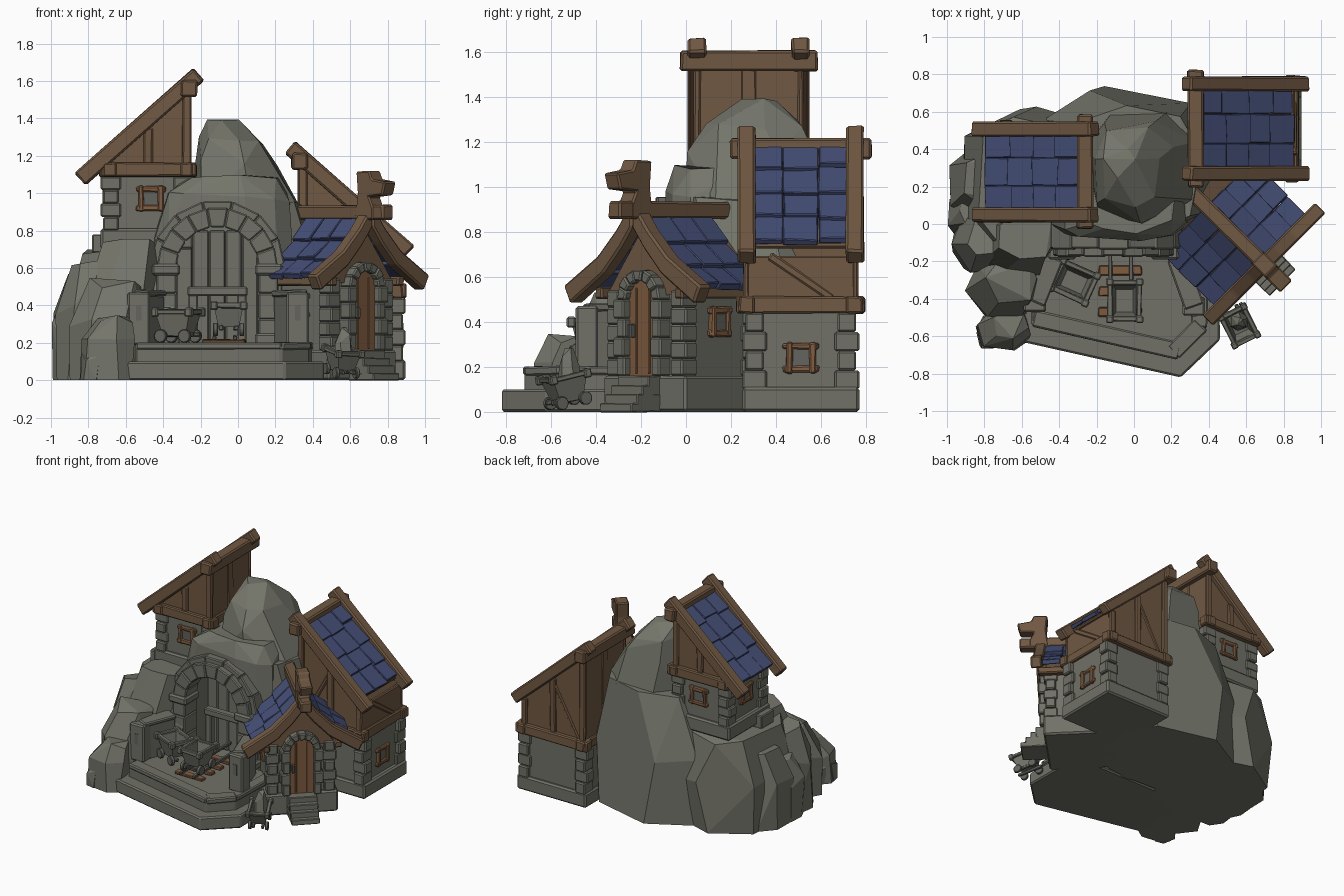
import bpy, bmesh, math, random
from mathutils import Matrix, Vector as V

if "Cube" in bpy.data.objects:
    bpy.data.objects.remove(bpy.data.objects["Cube"])
random.seed(4)
F = Matrix()  # current group frame

def material(name, c):
    m = bpy.data.materials.new(name)
    m.diffuse_color = (*c, 1)
    m.use_nodes = True
    m.node_tree.nodes["Principled BSDF"].inputs["Base Color"].default_value = m.diffuse_color
    return m
ROCK = material("rock grey", (0.175, 0.178, 0.145))
STONE = material("cut stone", (0.165, 0.165, 0.138))
WOOD = material("brown timber", (0.162, 0.098, 0.055))
DOOR = material("orange timber", (0.215, 0.108, 0.052))
BLUE = material("blue tile", (0.06, 0.078, 0.185))
IRON = material("dark iron", (0.125, 0.127, 0.112))

def mk(name, bm, mat, bev=0):
    bmesh.ops.recalc_face_normals(bm, faces=bm.faces)
    if bev:
        bmesh.ops.bevel(bm, geom=bm.edges[:], offset=bev, segments=1, affect='EDGES')
    bm.transform(F)
    me = bpy.data.meshes.new(name)
    bm.to_mesh(me)
    bm.free()
    me.materials.append(mat)
    ob = bpy.data.objects.new(name, me)
    bpy.context.collection.objects.link(ob)
    return ob

def cube(name, mx, size, mat, bev=.007, jit=.004):
    bm = bmesh.new()
    bmesh.ops.create_cube(bm, size=1)
    for v in bm.verts:
        v.co = mx @ V([v.co[i] * size[i] + random.uniform(-jit, jit) for i in range(3)])
    return mk(name, bm, mat, bev)

def box(name, lo, hi, mat, bev=.007, jit=0.0):
    lo, hi = V(lo), V(hi)
    return cube(name, Matrix.Translation((lo + hi) / 2), hi - lo, mat, bev, jit)

def beam(name, p, q, w, h, mat, bev=.008):
    p, q = V(p), V(q)
    x = (q - p).normalized()
    y = V((0, 1, 0)) if abs(x.z) > .99 else V((0, 0, 1)).cross(x).normalized()
    m = Matrix((x, y, x.cross(y))).transposed().to_4x4()
    return cube(name, Matrix.Translation((p + q) / 2) @ m, ((q - p).length, w, h), mat, bev)

def prism(name, pts, a, b, mat, axis='y', bev=0):
    """Polygon extruded from a to b along an axis."""
    put = {'y': lambda u, v, t: (u, t, v), 'x': lambda u, v, t: (t, u, v), 'z': lambda u, v, t: (u, v, t)}[axis]
    bm = bmesh.new()
    A = [bm.verts.new(put(u, v, a)) for u, v in pts]
    B = [bm.verts.new(put(u, v, b)) for u, v in pts]
    bm.faces.new(A)
    bm.faces.new(B)
    for i in range(len(pts)):
        j = (i + 1) % len(pts)
        bm.faces.new((A[i], A[j], B[j], B[i]))
    return mk(name, bm, mat, bev)

def rock(name, rings, n=9, sq=.8):
    """Faceted boulder: hull of jittered rings (z, cx, cy, rx, ry)."""
    bm = bmesh.new()
    off = random.random()
    for z, cx, cy, rx, ry in rings:
        for i in range(n):
            a = 2 * math.pi * (i + off + random.uniform(-.2, .2)) / n
            k = random.uniform(.95, 1.06)
            c, s = math.cos(a), math.sin(a)
            bm.verts.new((cx + k * rx * math.copysign(abs(c) ** sq, c), cy + k * ry * math.copysign(abs(s) ** sq, s),
                          z + (random.uniform(-.03, .03) if z > 0 else 0)))
    r = bmesh.ops.convex_hull(bm, input=bm.verts)
    bmesh.ops.delete(bm, geom=list({g for g in r['geom_interior'] + r['geom_unused'] if isinstance(g, bmesh.types.BMVert)}), context='VERTS')
    bmesh.ops.dissolve_limit(bm, angle_limit=.2, verts=bm.verts, edges=bm.edges)
    return mk(name, bm, ROCK)

def arch_pts(cx, zb, zs, r, n=12):
    return [(cx + r, zb)] + [(cx + r * math.cos(math.pi * i / n), zs + r * math.sin(math.pi * i / n)) for i in range(n + 1)] + [(cx - r, zb)]

def arch(name, cx, y0, y1, zb, zs, ri, ro, n, jambs):
    """Ring of wedge stones standing on stacked jamb stones."""
    for i in range(n):
        a, b = math.pi * i / n, math.pi * (i + 1) / n
        q = [(cx + r * math.cos(t), zs + r * math.sin(t)) for r, t in ((ri, a), (ro, a), (ro, b), (ri, b))]
        prism(name + "_wedge", q, y0 - .006 * (i % 2), y1, STONE, bev=.007)
    h = (zs - zb) / max(jambs, 1)
    for i in range(jambs):
        for s in (-1, 1):
            e = .015 * (i % 2)
            xs = sorted((cx + s * ri, cx + s * (ro + e)))
            box(name + "_jamb", (xs[0], y0 - e / 2, zb + i * h), (xs[1], y1, zb + (i + 1) * h), STONE)

def quoins(x, y, z0, z1, n, s=.05):
    h = (z1 - z0) / n
    for i in range(n):
        a, b = (s, s * .75) if i % 2 else (s * .75, s)
        box("corner_stone", (x - a, y - b, z0 + i * h), (x + a, y + b, z0 + (i + 1) * h), STONE, .008)

def window(c, ang, w=.07, h=.06):
    """Timber frame set on a wall whose outward direction is ang."""
    m = Matrix.Translation(c) @ Matrix.Rotation(ang, 4, 'Z')
    for s in (-1, 1):
        cube("window_post", m @ Matrix.Translation((0, s * w * .75, 0)), (.045, .03, h * 2.3), DOOR)
        cube("window_rail", m @ Matrix.Translation((0, 0, s * h * .85)), (.035, w * 2.3, .03), DOOR)
    cube("window_pane", m, (.016, w * 1.4, h * 1.5), IRON, 0)

# main rock mass, hollowed by the tunnel
solids = [
    rock("main_rock", [(0, -.04, .3, .5, .42), (.5, -.04, .3, .5, .41), (.93, -.01, .29, .37, .36)], 8),
    rock("portal_rock", [(0, -.08, .2, .42, .28), (.75, -.08, .2, .4, .28), (.98, -.06, .2, .33, .28), (1.08, -.02, .2, .24, .24)], 12, .5),
    rock("left_rock", [(0, -.56, .2, .38, .4), (.35, -.56, .2, .39, .42), (.7, -.52, .22, .33, .35)], 7, .7),
    rock("shoulder_boulder", [(0, -.63, -.1, .2, .17), (.45, -.62, -.1, .22, .18), (.73, -.57, -.06, .16, .13)], 7)]
cutter = prism("tunnel_cutter", arch_pts(-.11, .15, .6, .235), -.4, .13, STONE)
for ob in solids:
    md = ob.modifiers.new("tunnel", 'BOOLEAN')
    md.operation, md.object, md.solver = 'DIFFERENCE', cutter, 'EXACT'
    with bpy.context.temp_override(object=ob, active_object=ob, selected_objects=[ob]):
        bpy.ops.object.modifier_apply(modifier=md.name)
bpy.data.objects.remove(cutter)
rock("summit_rock", [(.9, .03, .3, .3, .32), (1.17, .0, .3, .225, .28), (1.28, -.03, .31, .17, .22), (1.37, -.08, .33, .09, .08)], 7)
for x, y, rx, ry, h in ((-.7, -.57, .14, .11, .33), (-.78, -.58, .06, .09, .19), (-.69, -.34, .2, .17, .52),
                        (-.82, -.1, .16, .16, .62), (-.86, .2, .13, .2, .55), (-.92, .05, .075, .12, .46)):
    rock("boulder", [(0, x, y, rx, ry), (h * .6, x, y, rx * 1.02, ry), (h, x + .04, y + .03, rx * .68, ry * .68)], 6)

# stepped platform
low = [(-.6, -.63), (.25, -.82), (.46, -.62), (.45, -.1), (-.6, -.1)]
top = [(-.55, -.54), (.23, -.72), (.38, -.57), (.4, -.1), (-.55, -.1)]
prism("lower_step", low, 0, .1, STONE, 'z', .01)
prism("upper_step", top, .05, .195, STONE, 'z', .01)
for i in range(3):
    p, q = V(top[i]), V(top[i + 1])
    off = (V((0, -.15)) - (p + q) / 2).normalized() * .04
    beam("platform_edge_stone", (*(p + off), .182), (*(q + off), .182), .09, .04, STONE)

# low side walls with caps
for p, q in (((-.43, -.18), (-.53, -.42)), ((.23, -.18), (.32, -.44))):
    beam("side_wall", (*p, .32), (*q, .32), .08, .27, STONE)
    beam("side_wall_cap", (*p, .465), (*q, .465), .11, .035, STONE)
    box("side_wall_pier", (q[0] - .06, q[1] - .05, .19), (q[0] + .06, q[1] + .05, .47), STONE, .01)
    box("side_pier_slot", (q[0] - .015, q[1] - .054, .32), (q[0] + .015, q[1] - .04, .4), IRON, 0)

# portal arch and tunnel frame
arch("portal", -.11, -.17, -.02, .19, .6, .22, .325, 9, 3)
arch("portal_hood", -.11, -.13, .02, .6, .6, .315, .365, 7, 0)
for s in (-1, 1):
    x = -.11 + s * .275
    box("portal_capital", (x - .075, -.19, .56), (x + .075, -.02, .62), STONE, .012)
    box("portal_foot", (x - .075, -.19, .19), (x + .075, -.02, .25), STONE, .012)
    box("tunnel_post", (-.11 + s * .13 - .025, -.02, .19), (-.11 + s * .13 + .025, .03, .46), STONE)
box("tunnel_lintel", (-.27, -.03, .45), (.05, .03, .5), STONE)
for i in range(5):
    box("tunnel_back_plank", (-.33 + i * .088, .1, .15), (-.245 + i * .088, .13 + .004 * i, .8), STONE)

# rails and sleepers
for s in (-1, 1):
    beam("rail", (-.07 + s * .055, .09, .225), (-.07 + s * .055, -.52, .225), .02, .025, IRON, .004)
for i in range(4):
    beam("sleeper", (-.19, -.14 - i * .11, .205), (.04, -.14 - i * .11, .205), .05, .022, DOOR, .005)

def cart(x, y, z, rot, tilt, k=1):
    """Ore cart: flared tub, rim, corner bolts and four wheels."""
    global F
    F = Matrix.Translation((x, y, z)) @ Matrix.Rotation(rot, 4, 'Z') @ Matrix.Rotation(tilt, 4, 'X') @ Matrix.Scale(k, 4)
    bm = bmesh.new()
    L = [[bm.verts.new((sx * a, sy * b, h)) for sx, sy in ((-1, -1), (1, -1), (1, 1), (-1, 1))]
         for a, b, h in ((.055, .07, .05), (.08, .1, .165), (.062, .082, .165), (.045, .06, .08))]
    bm.faces.new(L[0])
    bm.faces.new(L[3])
    for A, B in zip(L, L[1:]):
        for i in range(4):
            bm.faces.new((A[i], A[i - 1], B[i - 1], B[i]))
    mk("cart_tub", bm, STONE)
    for s in (-1, 1):
        beam("cart_rim", (s * .078, -.1, .165), (s * .078, .1, .165), .028, .028, STONE, .005)
        beam("cart_rim", (-.085, s * .098, .165), (.085, s * .098, .165), .028, .028, STONE, .005)
        beam("cart_chassis", (s * .04, -.11, .045), (s * .04, .11, .045), .025, .025, IRON, .005)
        for t in (-1, 1):
            box("cart_corner_bolt", (s * .08 - .02, t * .1 - .02, .14), (s * .08 + .02, t * .1 + .02, .188), STONE)
            bm = bmesh.new()
            bmesh.ops.create_cone(bm, cap_ends=True, segments=12, radius1=.036, radius2=.036, depth=.025,
                                  matrix=Matrix.Translation((s * .07, t * .07, .036)) @ Matrix.Rotation(math.pi / 2, 4, 'Y'))
            mk("cart_wheel", bm, IRON, .004)
    F = Matrix()
cart(-.05, -.41, .235, 0, 0)
cart(-.32, -.31, .2, 1.15, 0)
cart(.55, -.52, .02, .45, .2, .85)
rock("cart_ore", [(.13, .56, -.52, .05, .05), (.22, .56, -.52, .045, .045), (.26, .56, -.52, .02, .02)], 6)

def lean_house(frame, z0, zb, w, zr, hd, windows, braced):
    """Single-slope house: ridge at local x=0, roof falling toward +x."""
    global F
    F = frame
    k = .88
    box("stone_walls", (0, -hd, z0), (w, hd, zb + .02), STONE)
    box("plinth", (-.02, -hd - .025, z0), (w + .035, hd + .025, z0 + .11), STONE, .012)
    for s in (-1, 1):
        for x in (.03, w - .02):
            quoins(x, s * (hd - .03), z0 + .1, zb, 4, .055)
        y0, y1 = sorted((s * (hd - .03), s * (hd + .005)))
        gable = [(0, zb), (w, zb), (w, zr - k * w - .04), (0, zr - .04)]
        prism("gable_boards", gable, y0, y1, WOOD)
        yb = s * (hd + .005)
        for t in (.03, .5, .96):
            beam("gable_stud", (t * w, yb, zb + .05), (t * w, yb, zr - k * t * w - .05), .03, .05, WOOD)
        if braced:
            beam("gable_brace", (.05, yb, zb + .06), (w * .5, yb, zr - k * w * .5 - .08), .02, .03, WOOD)
        beam("gable_sill", (-.04, yb, zb + .035), (w + .04, yb, zb + .035), .07, .075, WOOD)
        beam("barge_board", (-.05, yb, zr + .045), (.585, yb, zr - .515), .08, .085, WOOD, .01)
    for x, h in ((0, zr - .04), (w - .03, zr - k * w - .04)):
        box("side_boards", (x, -hd, zb), (x + .03, hd, h), WOOD)
        beam("side_sill", (x + .015, -hd - .05, zb + .035), (x + .015, hd + .05, zb + .035), .07, .075, WOOD)
    beam("side_post", (.01, 0, zb), (.01, 0, zr - .06), .07, .03, WOOD)
    if braced:
        beam("side_brace", (w - .012, -hd * .6, h), (w - .012, hd * .6, zb + .06), .04, .035, WOOD)
    beam("ridge_beam", (0, -hd - .08, zr - .03), (0, hd + .08, zr - .03), .085, .09, WOOD, .01)
    beam("roof_board", (0, 0, zr - .03), (.5, 0, zr - .03 - k * .5), hd * 2, .03, WOOD)
    for r in range(4):
        for c in range(3):
            y, a = -hd + (c + .5) * hd * 2 / 3, r * .125
            b = a + .145 + random.uniform(-.015, .015)
            beam("roof_tile", (a, y, zr - .012 - k * a), (b, y, zr + .012 - k * b), hd * 2 / 3 - .001, .03, BLUE, .004)
    for c, ang in windows:
        window(c, ang)
    F = Matrix()
lean_house(Matrix.Translation((.33, .51, 0)), 0, .44, .53, 1.2, .235, [((.53, 0, .24), 0)], True)
lean_house(Matrix.Translation((-.26, .28, 0)) @ Matrix.Rotation(math.pi, 4, 'Z'), .7, 1.09, .44, 1.59, .225,
           [((.205, .225, .97), math.pi / 2), ((.205, -.225, .97), math.pi / 2), ((.44, 0, .97), 0)], False)
box("ledge_block", (-.78, .05, .68), (-.68, .2, .78), STONE)

# front gabled house, turned 45 degrees
F = Matrix.Translation((.66, -.18, 0)) @ Matrix.Rotation(math.pi / 4, 4, 'Z')
box("house_foundation", (-.26, -.01, 0), (.26, .5, .16), STONE, .012)
box("house_walls", (-.22, .02, .1), (.22, .47, .56), STONE)
prism("house_gable", [(-.24, .52), (.24, .52), (.16, .63), (0, .84), (-.16, .63)], .0, .47, WOOD)
for s in (-1, 1):
    quoins(s * .2, .04, .16, .54, 5)
    quoins(s * .2, .43, .16, .54, 5)
    board = [(0, .94), (.1, .81), (.22, .69), (.43, .56), (.39, .48), (.18, .615), (.07, .73), (0, .82)]
    prism("curved_barge_board", [(s * u, v) for u, v in board], -.09, -.01, WOOD, bev=.01)
    beam("eave_beam", (s * .25, -.05, .53), (s * .25, .48, .53), .05, .05, WOOD)
    window((s * .225, .24, .4), 0, .06, .06)
    curve = [(0, .885), (.11, .745), (.22, .64), (.325, .555)]
    for (a, za), (b, zb) in zip(curve, curve[1:]):
        for c in range(3):
            y = .05 + c * .135
            e = random.uniform(0, .015)
            beam("house_roof_tile", (s * a, y, za - .01), (s * (b + .01 + e), y, zb + .008 - e), .133, .035, BLUE, .004)
beam("house_ridge", (0, -.2, .895), (0, .5, .895), .08, .08, WOOD, .01)
head = [(.01, .85), (-.13, .86), (-.13, .92), (-.1, .98), (-.2, .99), (-.22, 1.06), (-.12, 1.075), (-.1, 1.12), (.0, 1.115), (-.01, 1.0)]
prism("carved_ridge_head", head, -.045, .045, WOOD, 'x', .008)
prism("door_panel", arch_pts(0, .16, .5, .09), -.015, .03, DOOR)
for i in (-1, 1):
    box("door_board_batten", (i * .04 - .006, -.02, .17), (i * .04 + .006, 0, .55), DOOR, .002)
box("door_handle", (-.07, -.045, .33), (-.05, -.01, .39), IRON, .004)
arch("door_frame", 0, -.05, .03, .16, .5, .083, .135, 7, 4)
for i in range(4):
    box("door_step", (-.1, -.08 - i * .037, 0), (.1, 0, .16 - i * .04), STONE, .005, .002)
F = Matrix()
